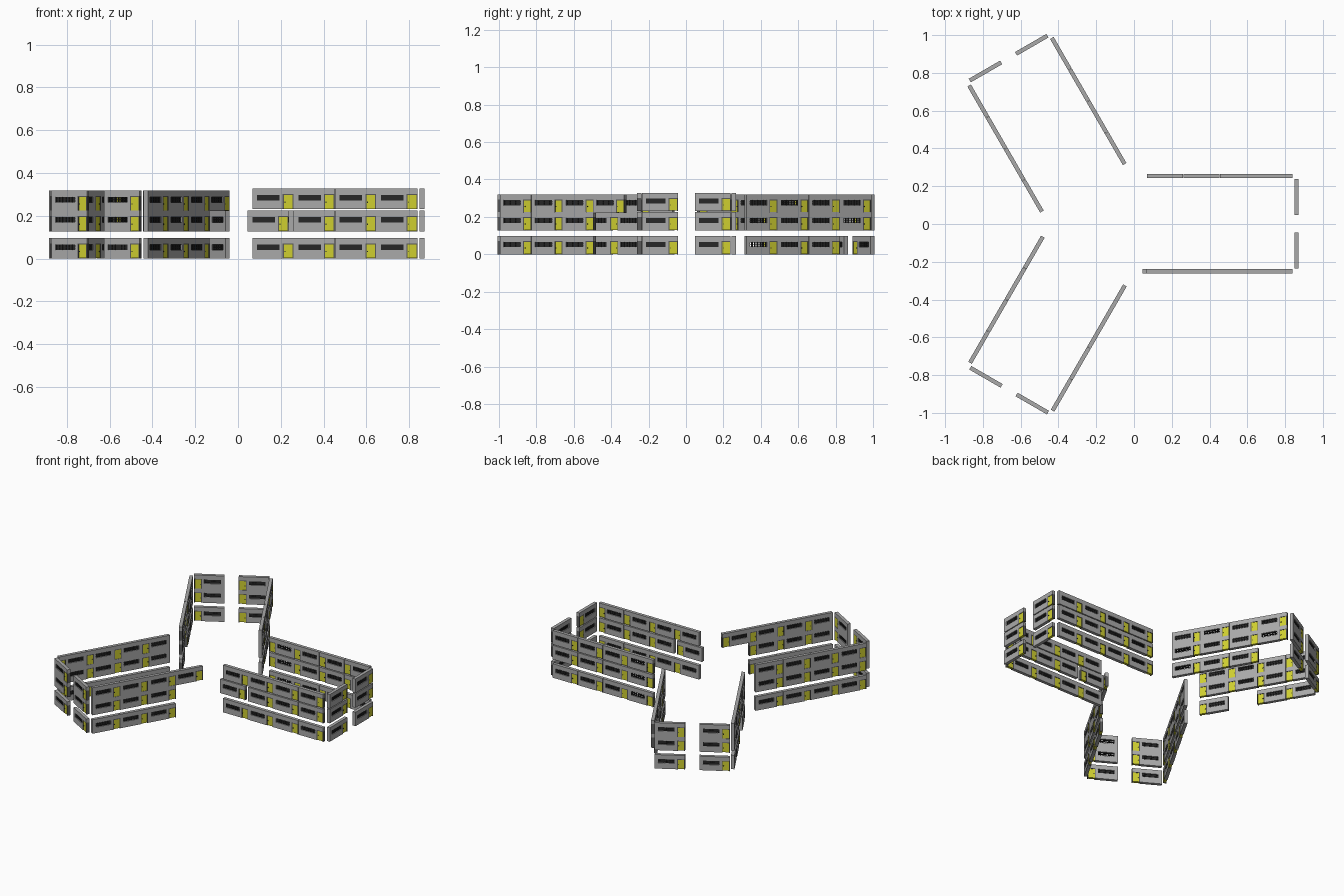
import bpy, bmesh, math
from mathutils import Matrix, Vector

cube = bpy.data.objects.get("Cube")
if cube:
    bpy.data.objects.remove(cube, do_unlink=True)


def make_material(name, colour):
    mat = bpy.data.materials.new(name)
    mat.use_nodes = True
    mat.diffuse_color = (*colour, 1)
    mat.node_tree.nodes["Principled BSDF"].inputs["Base Color"].default_value = (*colour, 1)
    return mat


MATERIALS = [
    make_material("concrete grey", (0.40, 0.40, 0.40)),
    make_material("door yellow", (0.62, 0.62, 0.03)),
    make_material("window black", (0.02, 0.02, 0.02)),
    make_material("jamb dark grey", (0.10, 0.10, 0.10)),
]
WALL, DOOR, WINDOW, JAMB = range(4)

# Panel proportions
WIDTH, HEIGHT, DEPTH = 0.192, 0.097, 0.022
WIN_L, WIN_R, WIN_B, WIN_T = 0.022, 0.127, 0.040, 0.067
DOOR_L, DOOR_R, DOOR_T = 0.147, 0.187, 0.066
JAMB_W = 0.005


def box(bm, x0, x1, z0, z1, depth, material):
    size = Matrix.Diagonal((x1 - x0, depth, z1 - z0, 1))
    place = Matrix.Translation(((x0 + x1) / 2, 0, (z0 + z1) / 2))
    verts = bmesh.ops.create_cube(bm, size=1, matrix=place @ size)["verts"]
    for face in {f for v in verts for f in v.link_faces}:
        face.material_index = material


def panel_mesh(name, glazed):
    bm = bmesh.new()
    opening = DOOR_L - JAMB_W
    # Wall around the window and the doorway
    box(bm, 0, WIN_L, 0, HEIGHT, DEPTH, WALL)
    box(bm, WIN_L, WIN_R, 0, WIN_B, DEPTH, WALL)
    box(bm, WIN_L, WIN_R, WIN_T, HEIGHT, DEPTH, WALL)
    box(bm, WIN_R, opening, 0, HEIGHT, DEPTH, WALL)
    box(bm, opening, WIDTH, DOOR_T + JAMB_W, HEIGHT, DEPTH, WALL)
    # Door and its surround
    box(bm, opening, DOOR_L, 0, DOOR_T, DEPTH, JAMB)
    box(bm, DOOR_R, WIDTH, 0, DOOR_T, DEPTH, JAMB)
    box(bm, opening, WIDTH, DOOR_T, DOOR_T + JAMB_W, DEPTH, JAMB)
    box(bm, DOOR_L, DOOR_R, 0.002, DOOR_T, DEPTH * 0.8, DOOR)
    box(bm, DOOR_L + 0.003, DOOR_L + 0.007, 0.030, 0.036, DEPTH, WINDOW)
    # Window bars
    bays, bar = 6, 0.003
    for i in range(bays + 1):
        x = WIN_L + (WIN_R - WIN_L - bar) * i / bays
        box(bm, x, x + bar, WIN_B, WIN_T, DEPTH * 0.6, WINDOW)
    for z in (WIN_B, (WIN_B + WIN_T - bar) / 2, WIN_T - bar):
        box(bm, WIN_L, WIN_R, z, z + bar, DEPTH * 0.5, WINDOW)
    if glazed:
        box(bm, WIN_L, WIN_R, WIN_B, WIN_T, 0.006, WINDOW)
    mesh = bpy.data.meshes.new(name)
    bm.to_mesh(mesh)
    bm.free()
    for mat in MATERIALS:
        mesh.materials.append(mat)
    return mesh


GLAZED = panel_mesh("glazed_panel", True)
OPEN = panel_mesh("open_panel", False)

# Panels left out and panels with an unglazed window: (wing, side, floor, bay)
MISSING = {
    ("southwest", "back", 0, 0), ("southwest", "back", 1, 0),
    ("northwest", "front", 0, 3), ("northwest", "back", 0, 1),
}
UNGLAZED = {
    ("northwest", "front", 0, 0), ("northwest", "front", 1, 0),
    ("northwest", "front", 2, 1), ("northwest", "front", 1, 3),
    ("east", "back", 0, 0), ("east", "back", 1, 0), ("east", "back", 2, 0),
    ("southwest", "end", 1, 1), ("southwest", "end", 2, 1),
}
SHIFTED = {("east", "front", 1, 0): -0.022, ("southwest", "back", 2, 0): 0.005}

HUB = Vector((-0.155, 0, 0))
PITCH, INNER = 0.193, 0.067


def place_panel(key, x, y, z, turn, wing_turn):
    if key in MISSING:
        return
    wing, side, floor, bay = key
    mesh = OPEN if key in UNGLAZED else GLAZED
    panel = bpy.data.objects.new(f"{wing}_{side}_wall_floor_{floor}_bay_{bay}", mesh)
    bpy.context.scene.collection.objects.link(panel)
    local = Matrix.Translation(Vector((x, y, z)) - HUB) @ Matrix.Rotation(turn, 4, "Z")
    panel.matrix_world = Matrix.Translation(HUB) @ Matrix.Rotation(wing_turn, 4, "Z") @ local


# Three wings, each with two long walls and a split end wall, on three floors
for index, wing in enumerate(("east", "northwest", "southwest")):
    wing_turn = math.radians(120 * index)
    floors = (0.0, 0.128, 0.231 if wing == "east" else 0.222)
    for floor, z in enumerate(floors):
        for bay in range(4):
            x = INNER + PITCH * bay
            front, back = (wing, "front", floor, bay), (wing, "back", floor, bay)
            place_panel(front, x + SHIFTED.get(front, 0), -0.25, z, 0, wing_turn)
            place_panel(back, x + PITCH + SHIFTED.get(back, 0), 0.255, z, math.pi, wing_turn)
        for bay, y in enumerate((-0.236, 0.047)):
            place_panel((wing, "end", floor, bay), 0.86, y, z, math.pi / 2, wing_turn)
